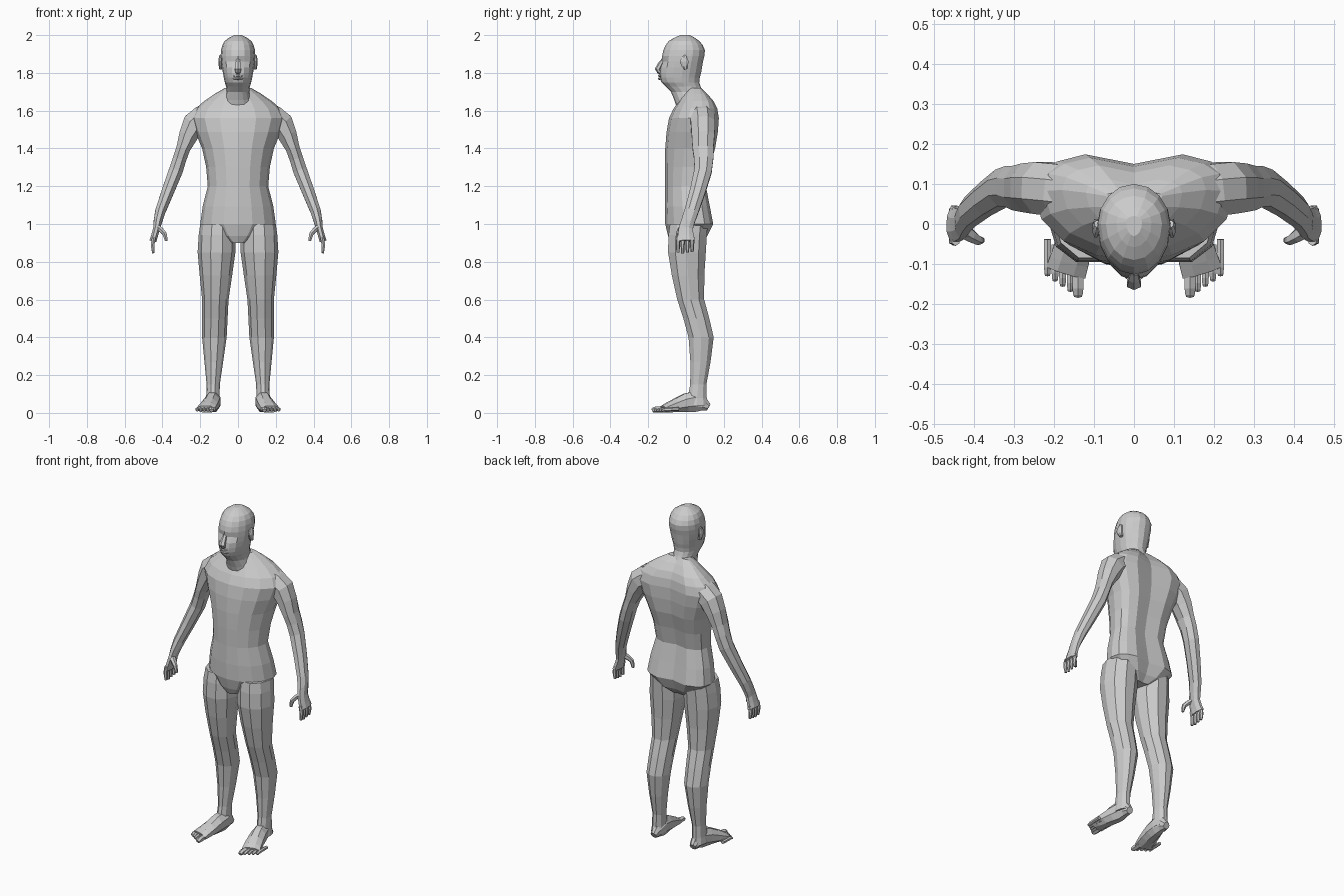
import bpy, bmesh, math
from mathutils import Vector

cube = bpy.data.objects.get("Cube")
if cube:
    bpy.data.objects.remove(cube, do_unlink=True)

skin = bpy.data.materials.new("plain grey")
skin.use_nodes = True
grey = (0.6, 0.6, 0.6, 1)
skin.diffuse_color = grey
skin.node_tree.nodes["Principled BSDF"].inputs["Base Color"].default_value = grey

X_AXIS, Y_AXIS, Z_AXIS = Vector.Fill(3, 0), Vector((0, 1, 0)), Vector((0, 0, 1))


def smooth(keys):
    """Add one rounded in-between section between each pair of key sections."""
    result = []
    last = len(keys) - 1
    for k in range(last):
        before, start, end, after = keys[max(k - 1, 0)], keys[k], keys[k + 1], keys[min(k + 2, last)]
        result.append(start)
        result.append([(9 * (b + c) - a - d) / 16
                       for a, b, c, d in zip(before, start, end, after)])
    return result + [keys[last]]


def loft(name, rings, mirror=False):
    """Skin a list of vertex rings, cap both ends, optionally mirror across x."""
    bm = bmesh.new()
    loops = [[bm.verts.new(point) for point in ring] for ring in rings]
    for lower, upper in zip(loops, loops[1:]):
        for i in range(len(lower)):
            bm.faces.new((lower[i - 1], lower[i], upper[i], upper[i - 1]))
    bm.faces.new(loops[0])
    bm.faces.new(loops[-1])
    bmesh.ops.recalc_face_normals(bm, faces=bm.faces)
    mesh = bpy.data.meshes.new(name)
    bm.to_mesh(mesh)
    bm.free()
    mesh.materials.append(skin)
    obj = bpy.data.objects.new(name, mesh)
    bpy.context.collection.objects.link(obj)
    if mirror:
        obj.modifiers.new("Mirror", 'MIRROR').use_mirror_merge = False


def slice_ring(height, width, front, back, sides, centre=0, lean=0, boxy=1):
    """Horizontal ring; lean moves the widest line back, boxy squares the rear."""
    widest = (front + back) / 2 + lean
    ring = []
    for i in range(sides):
        angle = math.tau * i / sides
        across, along = math.cos(angle), math.sin(angle)
        if along > 0:
            across = math.copysign(abs(across) ** boxy, across)
            along = along ** boxy
        depth = back - widest if along > 0 else widest - front
        ring.append(Vector((centre + width * across, widest + depth * along, height)))
    return ring


def tube(name, keys, reference, sides=8, mirror=True):
    """Loft ellipses (x, y, z, width, depth) square to a smoothed path."""
    sections = smooth(keys)
    points = [Vector(section[:3]) for section in sections]
    last = len(points) - 1
    rings = []
    for k, (x, y, z, width, depth) in enumerate(sections):
        tangent = (points[min(k + 1, last)] - points[max(k - 1, 0)]).normalized()
        u = reference.cross(tangent).normalized()
        v = tangent.cross(u)
        angles = [math.tau * (i + .5) / sides for i in range(sides)]
        rings.append([points[k] + u * width * math.cos(a) + v * depth * math.sin(a)
                      for a in angles])
    loft(name, rings, mirror)


# Torso: height, half width, front, back, with a groove down the spine
torso = [(.9, .06, -.08, .08), (1, .2, -.11, .15), (1.2, .16, -.11, .11),
         (1.4, .19, -.11, .16), (1.56, .25, -.09, .18), (1.65, .18, -.04, .15),
         (1.72, .07, 0, .08)]
rings = []
for section in smooth(torso):
    ring = slice_ring(*section, sides=16, lean=.03, boxy=.75)
    ring[len(ring) // 4].y -= section[1] * .12
    rings.append(ring)
loft("torso", rings)

# Head and neck, with sockets pushed in on the ring at eye level
head = [(1.62, .09, -.05, .12), (1.7, .06, -.08, .09), (1.75, .07, -.13, .07),
        (1.8, .08, -.14, .08), (1.86, .09, -.13, .09), (1.92, .09, -.12, .1),
        (1.97, .07, -.09, .07), (2, .02, -.03, .02)]
rings = [slice_ring(*section, sides=16, lean=.01) for section in smooth(head)]
for eye in (11, 13):
    rings[8][eye].y += .015
loft("head", rings)

# Nose, lips and ears
tube("nose", [(0, -.12, 1.87, .01, .01), (0, -.15, 1.82, .02, .015),
              (0, -.13, 1.8, .01, .01)], Y_AXIS, sides=6, mirror=False)
for name, height in (("upper_lip", 1.785), ("lower_lip", 1.77)):
    corners = [(side * .03, -.12, height, .004, .003) for side in (-1, 1)]
    tube(name, [corners[0], (0, -.14, height, .01, .007), corners[1]],
         Z_AXIS, sides=6, mirror=False)
tube("ears", [(.09, 0, 1.82, .01, .01), (.095, -.01, 1.86, .01, .025),
              (.09, 0, 1.89, .01, .01)], Y_AXIS)

# Arms from inside the shoulder down to the knuckles
tube("arms", [(.16, .08, 1.57, .07, .07), (.23, .09, 1.53, .07, .07),
              (.29, .09, 1.4, .04, .06), (.33, .09, 1.28, .04, .05),
              (.41, .03, 1.07, .03, .04), (.43, 0, .98, .02, .04),
              (.45, 0, .91, .02, .05)], Y_AXIS)

# Fingers side by side below the palm, and the thumbs
for i, name in enumerate(("index", "middle", "ring", "little")):
    y = (i - 1.7) * .025
    tip = .845 + abs(i - 1) * .004
    tube(name + "_fingers", [(.445, y, .93, .011, .012), (.452, y, .89, .011, .011),
                             (.448, y, tip, .007, .008)], Y_AXIS, sides=6)
tube("thumbs", [(.42, -.02, .98, .015, .02), (.39, -.04, .95, .013, .013),
                (.38, -.04, .91, .008, .008)], Y_AXIS, sides=6)

# Legs: height, half width, front, back, spreading slightly toward the floor
legs = [(1, .09, -.09, .12), (.85, .1, -.1, .11), (.6, .07, -.05, .1),
        (.4, .065, .01, .15), (.15, .035, .02, .11), (.04, .04, -.01, .12)]
loft("legs", [slice_ring(*section, sides=10, centre=.135 - section[0] * .025)
              for section in smooth(legs)], mirror=True)

# Feet from heel to ball
tube("feet", [(.13, .12, .03, .02, .02), (.13, .05, .06, .04, .06),
              (.15, -.05, .04, .05, .04), (.17, -.12, .02, .055, .02)], Z_AXIS)

# Toes fanned along the ball of the foot, shortening outward
for i, name in enumerate(("big", "second", "third", "fourth", "little")):
    x = .14 + i * .019
    tip = -.18 + i * .013
    radius = .01 if i else .016
    tube(name + "_toes", [(x, tip + .09, .02, radius, radius),
                          (x, tip + .02, .018, radius, radius),
                          (x, tip, .012, radius * .7, radius * .6)], Z_AXIS, sides=6)
